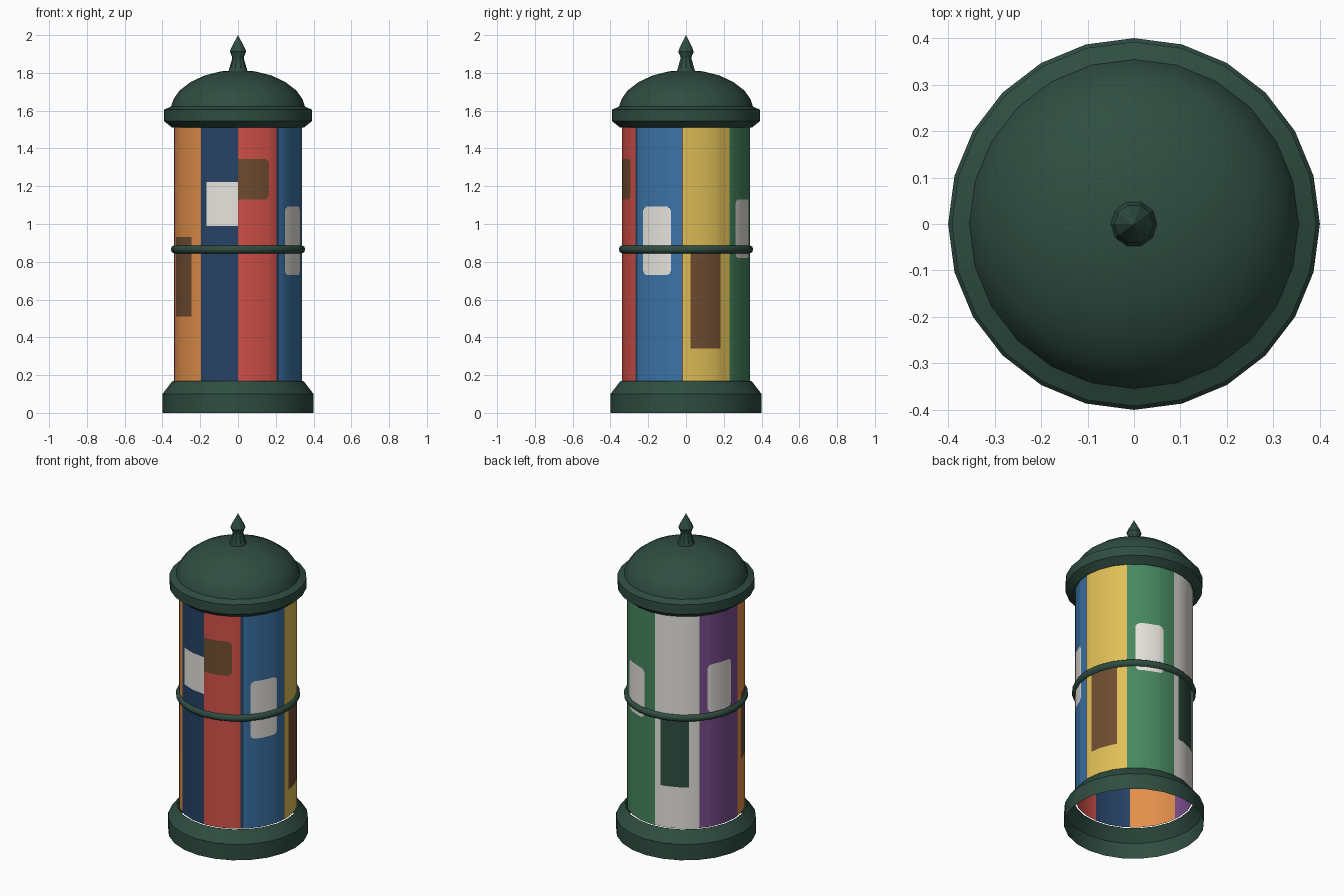
import bpy, bmesh, math

if "Cube" in bpy.data.objects:
    bpy.data.objects.remove(bpy.data.objects["Cube"])

def srgb(*c):
    return tuple((v / 255 / 12.92) if v < 10 else ((v / 255 + 0.055) / 1.055) ** 2.4 for v in c) + (1.0,)

COLOURS = {
    "frame_green": srgb(47, 77, 65), "red": srgb(210, 80, 72), "navy": srgb(38, 67, 102),
    "blue": srgb(59, 115, 166), "yellow": srgb(224, 191, 87), "green": srgb(71, 136, 96),
    "off_white": srgb(232, 229, 222), "purple": srgb(124, 78, 144),
    "orange": srgb(228, 144, 76), "brown": srgb(112, 77, 49),
}
MATS = {}
for name, col in COLOURS.items():
    MATS[name] = bpy.data.materials.new(name)
    MATS[name].diffuse_color = col
NAMES = list(COLOURS)

def finish(bm, name, mats, angle=32):
    me = bpy.data.meshes.new(name)
    bm.to_mesh(me)
    bm.free()
    ob = bpy.data.objects.new(name, me)
    bpy.context.collection.objects.link(ob)
    for m in mats:
        me.materials.append(MATS[m])
    bpy.ops.object.select_all(action='DESELECT')
    ob.select_set(True)
    bpy.context.view_layer.objects.active = ob
    bpy.ops.object.shade_smooth_by_angle(angle=math.radians(angle))
    return ob

def lathe(name, profile, sides=24, closed=False, angle=32):
    """Revolve (radius, z) points around z; radius 0 becomes a tip."""
    bm = bmesh.new()
    rings = []
    for r, z in profile:
        if r == 0:
            rings.append([bm.verts.new((0, 0, z))] * sides)
        else:
            rings.append([bm.verts.new((r * math.cos(2 * math.pi * k / sides),
                                        r * math.sin(2 * math.pi * k / sides), z)) for k in range(sides)])
    pairs = list(zip(rings, rings[1:])) + ([(rings[-1], rings[0])] if closed else [])
    for a, b in pairs:
        for k in range(sides):
            n = (k + 1) % sides
            vs = [a[k], a[n], b[n], b[k]]
            bm.faces.new(list(dict.fromkeys(vs)))
    return finish(bm, name, ["frame_green"], angle)

# flared base, open below
lathe("base", [(0.40, 0), (0.40, 0.10), (0.346, 0.17)])

# lid with rim and dome
lathe("domed_lid", [(0.348, 1.51), (0.392, 1.545), (0.392, 1.605), (0.362, 1.618), (0.354, 1.622),
                    (0.342, 1.66), (0.31, 1.706), (0.25, 1.752), (0.175, 1.787), (0.09, 1.808), (0, 1.815)])

# finial
lathe("finial", [(0.05, 1.81), (0.031, 1.875), (0.031, 1.885), (0.043, 1.912), (0.036, 1.932), (0, 2.0)],
      sides=10)

# middle band
lathe("middle_band", [(0.338 + 0.018 * math.cos(a), 0.866 + 0.021 * math.sin(a))
                      for a in (math.pi * k / 4 - math.pi / 2 for k in range(8))], closed=True, angle=50)

# poster column: angles in degrees from the front, counter-clockwise
Z0, Z1, R = 0.17, 1.52, 0.338
PANELS = [(0, "red"), (37.4, "navy"), (40.2, "blue"), (86.4, "brown"), (87.4, "yellow"), (133, "green"),
          (183, "off_white"), (228.5, "purple"), (276, "orange"), (324, "navy")]
# start angle, end angle, bottom, top, colour, rounded left, rounded right
PATCHES = [(0, 29, 1.13, 1.345, "brown", 0, 1), (47.4, 76.4, 0.73, 1.092, "off_white", 1, 1),
           (94, 123, 0.34, 0.86, "brown", 0, 0), (141.5, 170, 0.82, 1.13, "off_white", 1, 1),
           (189, 218, 0.43, 0.86, "frame_green", 0, 0), (236.5, 265, 0.89, 1.19, "off_white", 1, 1),
           (284, 313, 0.51, 0.93, "brown", 0, 0), (330.4, 360, 0.99, 1.222, "off_white", 0, 0)]
STEPS_T, STEPS_Z = (1.0, 3.0), (0.006, 0.018)   # stepped corner rounding

def colour_at(t, z):
    for a, b, lo, hi, col, rl, rr in PATCHES:
        if a < t < b and lo < z < hi:
            dz = min(z - lo, hi - z)
            dt = min(t - a if rl else 99, b - t if rr else 99)
            cut = (dt < STEPS_T[0] and dz < STEPS_Z[1]) or (dt < STEPS_T[1] and dz < STEPS_Z[0])
            if not cut:
                return col
    return [c for s, c in PANELS if s <= t][-1]

ts = set(float(15 * k) for k in range(24)) | {float(s) for s, _ in PANELS}
zs = {Z0, Z1}
for a, b, lo, hi, col, rl, rr in PATCHES:
    ts |= {float(a), float(b % 360)}
    zs |= {lo, hi}
    if rl:
        ts |= {a + s for s in STEPS_T}
    if rr:
        ts |= {b - s for s in STEPS_T}
    if rl or rr:
        zs |= {lo + s for s in STEPS_Z} | {hi - s for s in STEPS_Z}
ts, zs = sorted(ts), sorted(zs)

bm = bmesh.new()
grid = []
for z in zs:
    row = []
    for t in ts:
        # stay on the flat sides of a 24-sided column
        r = R * math.cos(math.radians(7.5)) / math.cos(math.radians(t % 15 - 7.5))
        row.append(bm.verts.new((r * math.sin(math.radians(t)), -r * math.cos(math.radians(t)), z)))
    grid.append(row)
for i in range(len(zs) - 1):
    for k in range(len(ts)):
        n = (k + 1) % len(ts)
        f = bm.faces.new((grid[i][k], grid[i][n], grid[i + 1][n], grid[i + 1][k]))
        t_end = ts[n] if n else 360.0
        f.material_index = NAMES.index(colour_at((ts[k] + t_end) / 2, (zs[i] + zs[i + 1]) / 2))
finish(bm, "poster_column", NAMES)

for m in bpy.data.materials:
    if m.users and not m.is_grease_pencil:
        m.use_nodes = True
        m.node_tree.nodes["Principled BSDF"].inputs["Base Color"].default_value = m.diffuse_color
